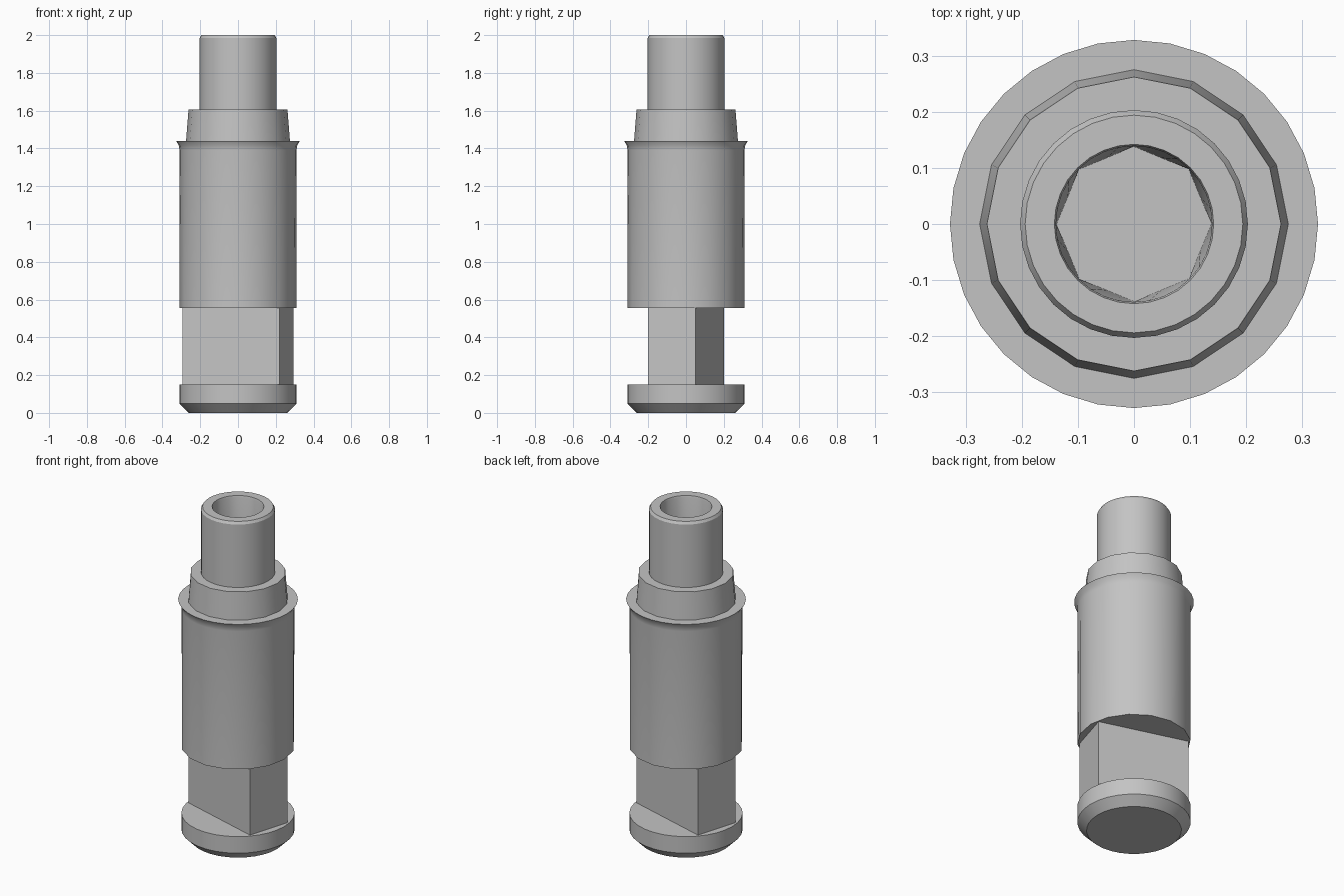
import bpy
import bmesh
from math import cos, sin, pi

SEGMENTS = 32

cube = bpy.data.objects.get("Cube")
if cube:
    bpy.data.objects.remove(cube, do_unlink=True)

steel = bpy.data.materials.new("grey steel")
steel.use_nodes = True
grey = (0.55, 0.55, 0.55, 1)
steel.diffuse_color = grey
steel.node_tree.nodes["Principled BSDF"].inputs["Base Color"].default_value = grey


def finish(name, bm, smooth=True):
    bmesh.ops.recalc_face_normals(bm, faces=bm.faces)
    mesh = bpy.data.meshes.new(name)
    bm.to_mesh(mesh)
    bm.free()
    mesh.materials.append(steel)
    obj = bpy.data.objects.new(name, mesh)
    bpy.context.collection.objects.link(obj)
    bpy.ops.object.select_all(action='DESELECT')
    obj.select_set(True)
    bpy.context.view_layer.objects.active = obj
    if smooth:
        bpy.ops.object.shade_smooth_by_angle(angle=pi / 6)


def polygon_radius(radius, sides, angle):
    """Distance from the centre to a regular polygon's edge."""
    step = 2 * pi / sides
    return radius * cos(step / 2) / cos(angle % step - step / 2)


def lathe(name, profile):
    """Loft rings of (height, radius, sides) and cap both ends."""
    bm = bmesh.new()
    angles = [2 * pi * i / SEGMENTS for i in range(SEGMENTS)]
    rings = []
    for z, radius, sides in profile:
        ring = []
        for a in angles:
            r = polygon_radius(radius, sides, a)
            ring.append(bm.verts.new((r * cos(a), r * sin(a), z)))
        rings.append(ring)
    for low, high in zip(rings, rings[1:]):
        for i in range(SEGMENTS):
            j = (i + 1) % SEGMENTS
            bm.faces.new((low[i], low[j], high[j], high[i]))
    bm.faces.new(rings[0])
    bm.faces.new(rings[-1])
    finish(name, bm)


# Chamfered foot
lathe("foot_flange", [(0, 0.26, 32), (0.05, 0.31, 32), (0.15, 0.31, 32)])

# Four-sided neck with slanted flats
neck = bmesh.new()
half = [(0.22, -0.2), (0.295, 0.05)]
outline = half + [(-x, -y) for x, y in half]
base = neck.faces.new([neck.verts.new((x, y, 0.15)) for x, y in outline])
moved = bmesh.ops.extrude_face_region(neck, geom=[base], use_keep_orig=True)
top = [v for v in moved["geom"] if isinstance(v, bmesh.types.BMVert)]
bmesh.ops.translate(neck, verts=top, vec=(0, 0, 0.405))
finish("wrench_neck", neck, smooth=False)

# Main barrel with a flared lip
lathe("barrel", [(0.555, 0.31, 16), (1.39, 0.31, 32), (1.415, 0.313, 32),
                 (1.44, 0.328, 32)])

# Tapered shoulder
lathe("shoulder", [(1.44, 0.275, 16), (1.605, 0.262, 16)])

# Hollow pin: chamfered outside, bore narrowing to an octagonal floor
lathe("hollow_pin", [(1.605, 0.203, 32), (1.985, 0.203, 32), (2.0, 0.194, 32),
                     (2.0, 0.142, 32), (1.99, 0.139, 32), (1.62, 0.138, 8)])
